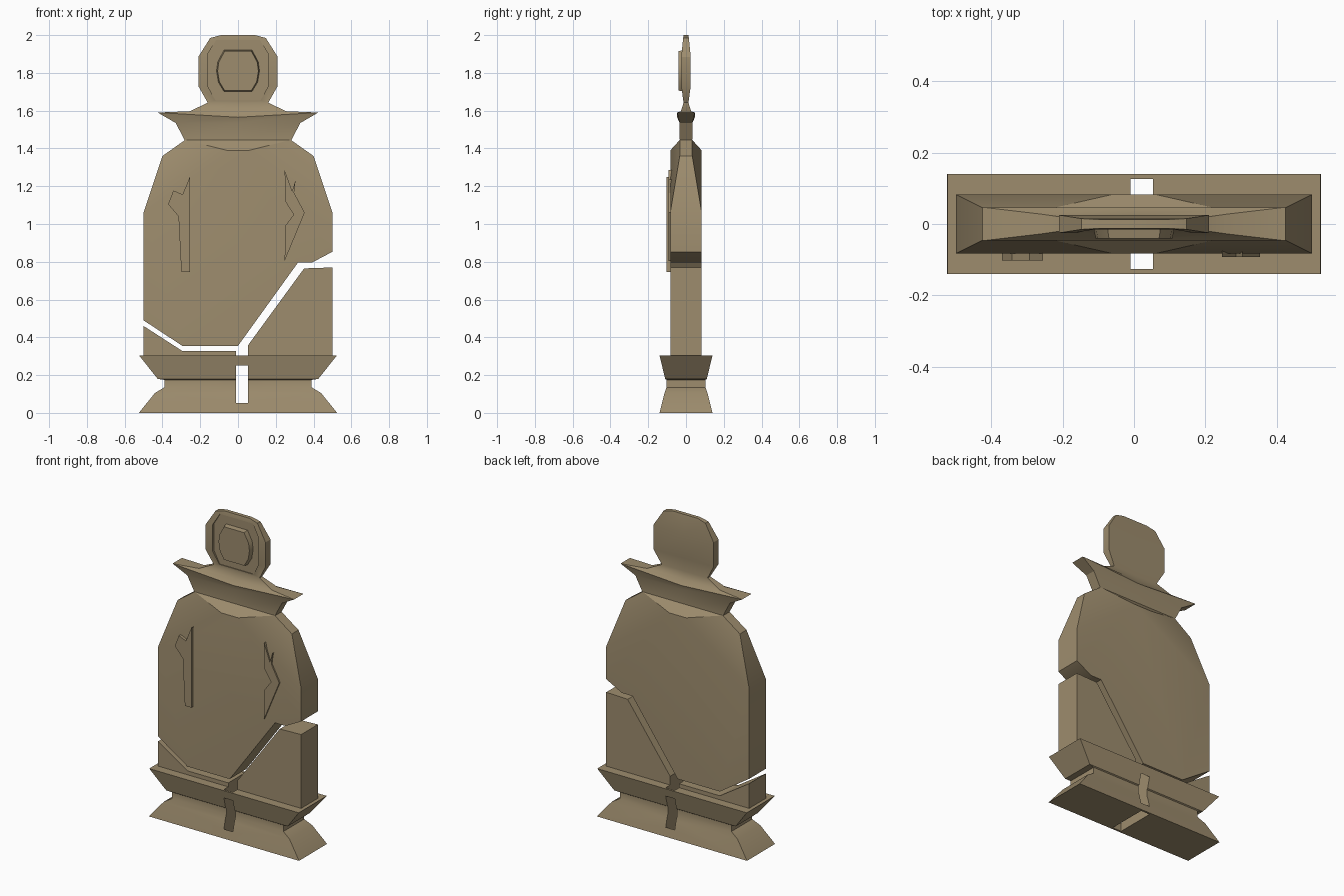
import bpy, bmesh, math

if "Cube" in bpy.data.objects:
    bpy.data.objects.remove(bpy.data.objects["Cube"])

stone = bpy.data.materials.new("sandstone")
stone.diffuse_color = (0.34, 0.265, 0.155, 1)
stone.use_nodes = True
stone.node_tree.nodes["Principled BSDF"].inputs["Base Color"].default_value = stone.diffuse_color


def finish(name, bm):
    bmesh.ops.recalc_face_normals(bm, faces=bm.faces)
    me = bpy.data.meshes.new(name)
    bm.to_mesh(me)
    bm.free()
    me.materials.append(stone)
    ob = bpy.data.objects.new(name, me)
    bpy.context.collection.objects.link(ob)
    return ob


def prism(name, pts, y_back, y_front, inset=1.0):
    """Extrude an (x, z) outline along y; the front can shrink to its centre."""
    cx = sum(p[0] for p in pts) / len(pts)
    cz = sum(p[1] for p in pts) / len(pts)
    bm = bmesh.new()
    back = [bm.verts.new((x, y_back, z)) for x, z in pts]
    front = [bm.verts.new((cx + (x - cx) * inset, y_front, cz + (z - cz) * inset))
             for x, z in pts]
    bm.faces.new(back)
    bm.faces.new(front)
    for i in range(len(pts)):
        j = (i + 1) % len(pts)
        bm.faces.new((back[i], back[j], front[j], front[i]))
    return finish(name, bm)


def loft(name, rows):
    """Stack rectangular sections (z, half width, half depth, centre dip)."""
    bm = bmesh.new()
    rings = []
    for z, hx, hy, dip in rows:
        co = [(-hx, -hy, z), (0, -hy, z - dip), (hx, -hy, z),
              (hx, hy, z), (0, hy, z - dip), (-hx, hy, z)]
        rings.append([bm.verts.new(c) for c in co])
    for a, b in zip(rings, rings[1:]):
        for i in range(6):
            j = (i + 1) % 6
            bm.faces.new((a[i], a[j], b[j], b[i]))
    bm.faces.new(rings[0])
    bm.faces.new(rings[-1])
    return finish(name, bm)


def cut(ob, cutter):
    m = ob.modifiers.new("cut", 'BOOLEAN')
    m.object = cutter
    m.solver = 'EXACT'
    bpy.context.view_layer.objects.active = ob
    bpy.ops.object.modifier_apply(modifier=m.name)
    bpy.data.objects.remove(cutter)


def smooth(ob):
    for p in ob.data.polygons:
        p.use_smooth = True
    ob.data.set_sharp_from_angle(angle=math.radians(30))


def mirrored(pts):
    return pts + [(-x, z) for x, z in reversed(pts)]


# Waisted plinth with a slot split through its middle
base = loft("base", [(0, .525, .14, 0), (.105, .44, .114, 0), (.135, .39, .103, 0),
                     (.175, .39, .103, 0), (.18, .425, .11, 0), (.303, .523, .14, 0)])
cut(base, prism("slot_cutter", [(-.01, -.1), (.053, -.1), (.053, .5), (-.01, .5)],
                .127, -.127))

# Broken lower fragments of the slab
D = .083
prism("lower_left_fragment", [(-.5, .3), (-.01, .3), (-.01, .328), (-.295, .328), (-.5, .46)], D, -D)
prism("lower_right_fragment", [(.053, .3), (.5, .3), (.5, .77), (.35, .765), (.053, .358)], D, -D)

# Upper slab: cracked lower edge, chamfered shoulders
crack = [(-.5, .49), (-.295, .355), (0, .355), (.317, .795), (.39, .795), (.5, .853)]
bm = bmesh.new()
rims = []
for s in (-1, 1):
    v = lambda p, y: bm.verts.new((p[0], s * y, p[1]))
    low = [v(p, D) for p in crack + [(.5, 1.06)]]
    ridge = [v(p, D) for p in [(.06, 1.39), (-.06, 1.39)]]
    corner = v((-.5, 1.06), D)
    edge = [v(p, .033) for p in [(.4, 1.36), (.28, 1.445), (-.28, 1.445), (-.4, 1.36)]]
    bm.faces.new(low + ridge + [corner])
    bm.faces.new((low[-1], edge[0], edge[1], ridge[0]))
    bm.faces.new((ridge[0], edge[1], edge[2], ridge[1]))
    bm.faces.new((ridge[1], edge[2], edge[3], corner))
    rims.append(low + edge + [corner])
n = len(rims[0])
for i in range(n):
    j = (i + 1) % n
    bm.faces.new((rims[0][i], rims[0][j], rims[1][j], rims[1][i]))
slab = finish("upper_slab", bm)

# Flared collar and flat head in one piece, head face recessed
head = loft("collar_and_head", [
    (1.44, .28, .033, 0), (1.535, .33, .034, 0), (1.59, .425, .047, .025),
    (1.597, .255, .027, 0), (1.642, .16, .013, 0), (1.73, .21, .025, 0),
    (1.885, .21, .025, 0), (1.985, .147, .015, 0), (2.0, .09, .012, 0)])
cut(head, prism("recess_cutter", mirrored([(.12, 1.655), (.16, 1.73), (.16, 1.9), (.115, 1.975)]),
                -.011, -.2))

# Raised medallion on the head
medal = prism("medallion", mirrored([(.075, 1.70), (.105, 1.75), (.115, 1.81), (.108, 1.86), (.075, 1.922)]),
              -.005, -.04, .94)

# Relief shards on the front
prism("left_relief", [(-.255, 1.25), (-.293, 1.157), (-.342, 1.177), (-.37, 1.105),
                      (-.315, 1.04), (-.30, .745), (-.255, .745)], -.05, -.102)
prism("right_relief", [(.247, 1.285), (.287, 1.175), (.305, 1.235), (.297, 1.165), (.353, 1.06),
                       (.247, .805), (.25, .99), (.295, 1.05), (.25, 1.12)], -.05, -.092)

for ob in (base, slab, head, medal):
    smooth(ob)
